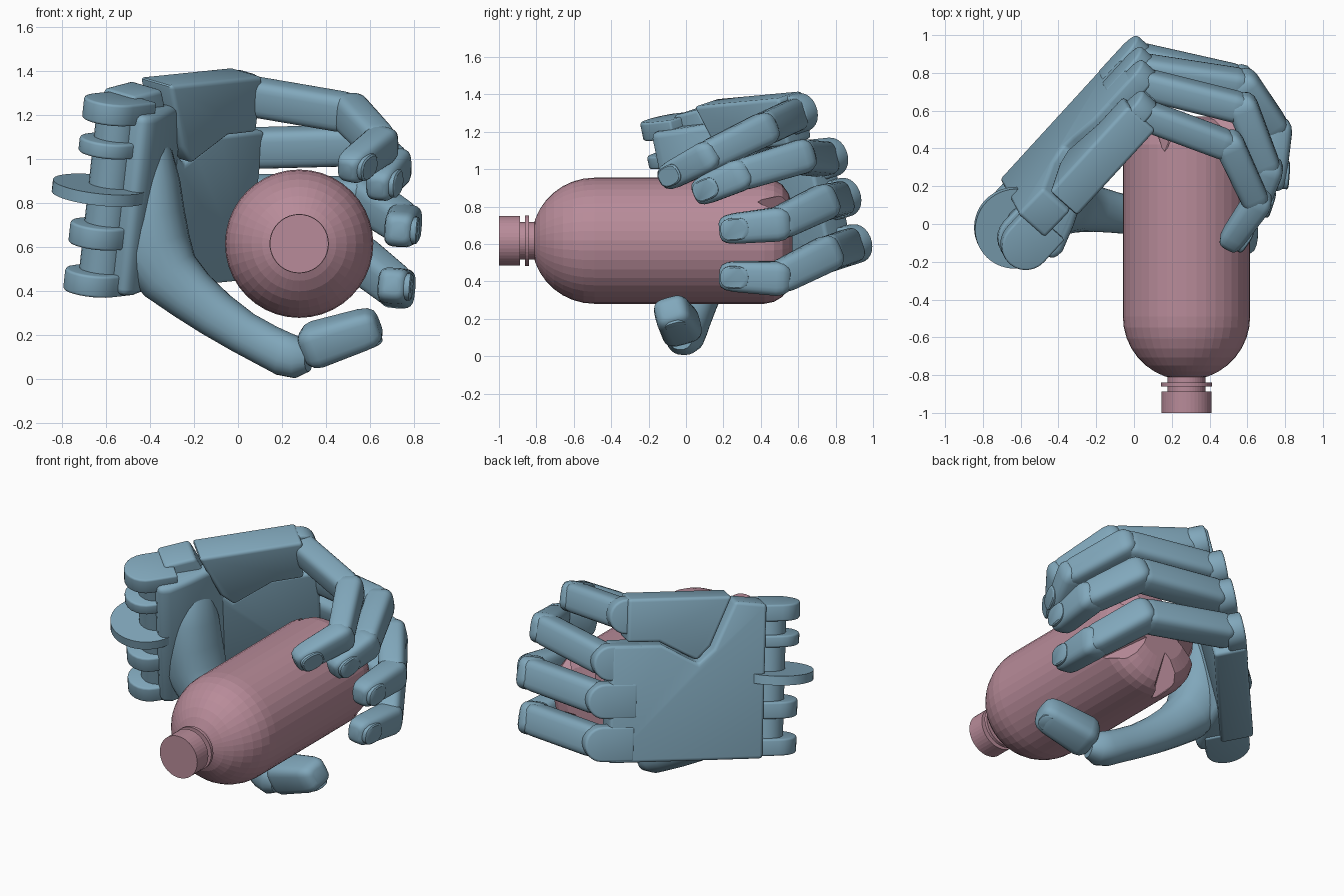
import bpy, bmesh
from math import sin, cos, pi, radians, copysign
from mathutils import Vector as V

if "Cube" in bpy.data.objects:
    bpy.data.objects.remove(bpy.data.objects["Cube"])


def material(name, rgb):
    m = bpy.data.materials.new(name)
    m.diffuse_color = (*rgb, 1)
    m.use_nodes = True
    m.node_tree.nodes["Principled BSDF"].inputs["Base Color"].default_value = m.diffuse_color
    return m


BLUE = material("hand_blue", (0.22, 0.39, 0.50))
PINK = material("bottle_pink", (0.48, 0.26, 0.32))

# Palm frame: u runs wrist to knuckles, n towards the grip, w across the palm
C = V((-0.63, -0.02, 0.86))
w = V((0.11, -0.206, 1)).normalized()
u = V((0.664, 0.747, 0))
u = (u - w * u.dot(w)).normalized()
n = u.cross(w)


def L(a, b, c):
    return C + u * a + n * b + w * c


def finish(name, bm, mat, bevel=0, angle=35):
    bmesh.ops.recalc_face_normals(bm, faces=bm.faces[:])
    if bevel:
        edges = [e for e in bm.edges if e.calc_face_angle(0) > 0.55]
        bmesh.ops.bevel(bm, geom=edges, offset=bevel, segments=3, profile=0.5,
                        affect='EDGES', clamp_overlap=True)
    me = bpy.data.meshes.new(name)
    bm.to_mesh(me)
    bm.free()
    me.materials.append(mat)
    if angle:
        me.shade_smooth()
        me.set_sharp_from_angle(angle=radians(angle))
    ob = bpy.data.objects.new(name, me)
    bpy.context.collection.objects.link(ob)
    return ob


def loft(name, sections, mat=BLUE, power=2.0, sides=20, angle=35):
    """Skin superellipse sections given as (centre, half axis, half axis)."""
    bm = bmesh.new()
    rings = []
    for ctr, ax, bx in sections:
        ring = []
        for i in range(sides):
            t = 2 * pi * i / sides
            x, y = (copysign(abs(f) ** (2 / power), f) for f in (cos(t), sin(t)))
            ring.append(bm.verts.new(ctr + ax * x + bx * y))
        rings.append(ring)
    for r, s in zip(rings, rings[1:]):
        for i in range(sides):
            j = (i + 1) % sides
            bm.faces.new((r[i], r[j], s[j], s[i]))
    bm.faces.new(rings[0])
    bm.faces.new(rings[-1])
    return finish(name, bm, mat, angle=angle)


def prism(name, pts, place, lo, hi, bevel=0.02):
    bm = bmesh.new()
    ends = [[bm.verts.new(place(x, y, h)) for x, y in pts] for h in (lo, hi)]
    k = len(pts)
    for i in range(k):
        j = (i + 1) % k
        bm.faces.new((ends[0][i], ends[0][j], ends[1][j], ends[1][i]))
    bm.faces.new(ends[0])
    bm.faces.new(ends[1])
    return finish(name, bm, BLUE, bevel)


def plate(x, y, h):      # outline in the palm plane
    return L(x, h, y)


def side(x, y, h):       # outline seen along the hinge axis
    return L(x, y, h)


def rod(name, centre, axis, r, length, sides=24):
    p = axis.orthogonal().normalized()
    q = axis.cross(p)
    return loft(name, [(centre + axis * s * length, p * r, q * r) for s in (-0.5, 0.5)], sides=sides)


# Palm plate, heel pad and the separate little-finger bone
prism("palm_plate", [(0.1, -0.48), (1.02, -0.49), (1.02, 0.21), (0.72, 0.21), (0.57, 0.13),
                     (0.5, 0.095), (0.41, 0.18), (0.29, 0.46), (0.1, 0.44)], plate, -0.135, 0.06)
prism("heel_pad", [(0.03, 0.0), (0.5, 0.0), (0.44, 0.06), (0.24, 0.15), (0.1, 0.2), (0.03, 0.19)],
      side, -0.46, 0.38, 0.05)
prism("little_finger_bone", [(0.92, 0.48), (0.3, 0.485), (0.42, 0.19), (0.5, 0.105), (0.58, 0.145),
                             (0.73, 0.22), (0.92, 0.22)], plate, -0.1, 0.1)

# Wrist hinge: core, lugs and large disc
rod("wrist_core", L(0.05, 0.02, -0.02), w, 0.1, 0.8)
for c, t in ((0.38, 0.1), (0.21, 0.07), (-0.2, 0.1), (-0.42, 0.1)):
    arc = [(-0.13 * sin(pi * i / 12), 0.02 + 0.13 * cos(pi * i / 12)) for i in range(13)]
    prism("wrist_lug", [(0.16, 0.15)] + arc + [(0.16, -0.11)], side, c - t / 2, c + t / 2, 0.012)
rod("wrist_disc", L(0, 0, 0), w, 0.215, 0.055, 48)


def bone(name, p, q, lat, w0, w1, depth=0.88, tip=False):
    """One finger segment, boxy in section with rounded ends."""
    d = q - p
    length = d.length
    d.normalize()
    lat = (lat - d * lat.dot(d)).normalized()
    dor = lat.cross(d).normalized()
    prof = [(-0.075, 0.45), (-0.062, 0.72), (-0.035, 0.93), (0.0, 1), (length * 0.5, 1)]
    if tip:
        prof += [(length - 0.08, 1), (length - 0.035, 0.93), (length - 0.01, 0.76), (length, 0.5)]
    else:
        prof += [(length - 0.05, 1), (length - 0.01, 0.95), (length + 0.02, 0.75)]
    secs = []
    for s, k in prof:
        f = min(max(s / length, 0), 1)
        r = (w0 + (w1 - w0) * f) * k / 2
        secs.append((p + d * s, lat * r, dor * r * depth))
    loft(name, secs, power=3.6, sides=24)


def nail(name, p, q, lat, away, size):
    d = (q - p).normalized()
    lat = (lat - d * lat.dot(d)).normalized()
    dor = lat.cross(d).normalized()
    if dor.dot(away) < 0:
        dor = -dor
    ctr = q - d * 0.085 + dor * size * 0.41
    secs = [(ctr + dor * h, lat * size * 0.34 * k, d * size * 0.42 * k)
            for h, k in ((-0.04, 1), (0.004, 1), (0.01, 0.88))]
    loft(name, secs, power=2.6)


# Four fingers: knuckle in palm frame, then two joints and the tip
fingers = {
    "little": ((0.93, 0.01, 0.37), (0.51, 0.41, 1.21), (0.65, 0.11, 1.065), (0.49, -0.12, 0.945), 0.185),
    "ring": ((1.03, -0.045, 0.105), (0.58, 0.61, 1.065), (0.71, 0.28, 0.965), (0.63, 0.05, 0.865), 0.19),
    "middle": ((1.06, -0.05, -0.12), (0.585, 0.73, 0.82), (0.755, 0.49, 0.705), (0.73, 0.18, 0.675), 0.2),
    "index": ((1.07, -0.05, -0.375), (0.56, 0.75, 0.545), (0.725, 0.49, 0.415), (0.7, 0.18, 0.43), 0.2),
}
for name, (k, p1, p2, p3, wd) in fingers.items():
    p0, p1, p2, p3 = L(*k), V(p1), V(p2), V(p3)
    # knuckle lobe on the palm, rounded as seen from the back of the hand
    arc = [(k[0] - 0.01 + 0.105 * sin(pi * i / 12), k[2] + 0.105 * cos(pi * i / 12)) for i in range(13)]
    prism(name + "_knuckle", [(k[0] - 0.2, k[2] + 0.105)] + arc + [(k[0] - 0.2, k[2] - 0.105)],
          plate, k[1] - 0.088, k[1] + 0.02, 0.015)
    flat = (p0 - p1).cross(p2 - p1).normalized()
    if flat.dot(w) < 0:
        flat = -flat
    flat = (flat * 0.4 + w * 0.6).normalized()
    d = (p1 - p0).normalized()
    bone(name + "_proximal", p0 + d * 0.04, p1, flat, wd * 0.95, wd * 0.95)
    bone(name + "_middle", p1, p2, flat, wd * 0.98, wd * 0.9)
    bone(name + "_tip", p2, p3, flat, wd * 0.92, wd * 0.78, tip=True)
    nail(name + "_nail", p2, p3, flat, p2 - V((0.28, 0.2, 0.62)), wd * 0.9)

# Thumb: muscle pad flowing into a curved bone
path = [(-0.43, 0.13, 1.12, 0.08), (-0.43, 0.12, 1.04, 0.13), (-0.43, 0.12, 0.9, 0.165),
        (-0.42, 0.12, 0.74, 0.178), (-0.385, 0.12, 0.59, 0.175),
        (-0.31, 0.1, 0.47, 0.145), (-0.21, 0.08, 0.38, 0.122), (-0.1, 0.06, 0.295, 0.108),
        (0.02, 0.04, 0.215, 0.098), (0.13, 0.02, 0.155, 0.097), (0.21, 0.0, 0.115, 0.1),
        (0.27, -0.015, 0.1, 0.095), (0.32, -0.03, 0.1, 0.065)]
pts = [V(p[:3]) for p in path]
secs = []
for i, p in enumerate(pts):
    d = (pts[min(i + 1, len(pts) - 1)] - pts[max(i - 1, 0)]).normalized()
    lat = V((0.2, 1, 0))
    lat = (lat - d * lat.dot(d)).normalized()
    secs.append((p, lat * path[i][3], d.cross(lat) * path[i][3]))
loft("thumb_base", secs, power=2.3, sides=24)
t0, t1 = V((0.36, -0.03, 0.16)), V((0.64, -0.085, 0.25))
bone("thumb_tip", t0, t1, V((0, 1, 0.25)), 0.22, 0.185, 0.92, tip=True)
nail("thumb_nail", t0, t1, V((0, 1, 0.25)), V((0, 0, -1)), 0.18)

# Bottle: turned profile along y (y, radius), faceted
X, Z = V((1, 0, 0)), V((0, 0, 1))


def turned(name, prof):
    return loft(name, [(V((0.278, y, 0.617)), X * r, Z * r) for y, r in prof], PINK, sides=40, angle=0)


dome = [(-0.49 - 0.337 * sin(t), 0.337 * cos(t)) for t in (radians(a) for a in range(70, -1, -10))]
bottle = turned("bottle_body", [(-0.81, 0.1)] + dome +
                [(0.42, 0.337), (0.47, 0.327), (0.515, 0.3), (0.55, 0.25), (0.57, 0.17)])
turned("bottle_neck", [(-0.9, 0.1), (-0.79, 0.1)])
turned("neck_ring", [(-0.86, 0.135), (-0.84, 0.135)])
turned("bottle_cap", [(-1, 0.133), (-0.888, 0.133)])

# Five wedge notches in the bottle foot
for i in range(5):
    t = radians(-20 + 72 * i)
    rad, tan = X * sin(t) + Z * cos(t), X * cos(t) - Z * sin(t)
    o = V((0.278, 0, 0.617))
    cutter = loft("notch_cutter", [(o + rad * 0.345 + V((0, 0.38, 0)), tan * 0.004, rad * 0.004),
                                   (o + rad * 0.26 + V((0, 0.62, 0)), tan * 0.13, rad * 0.19)], PINK, sides=4)
    cutter.hide_render = True
    mod = bottle.modifiers.new("notch", 'BOOLEAN')
    mod.object = cutter
    mod.solver = 'EXACT'
    bpy.context.view_layer.objects.active = bottle
    bpy.ops.object.modifier_apply(modifier=mod.name)
    bpy.data.objects.remove(cutter)
bottle.data.shade_flat()
